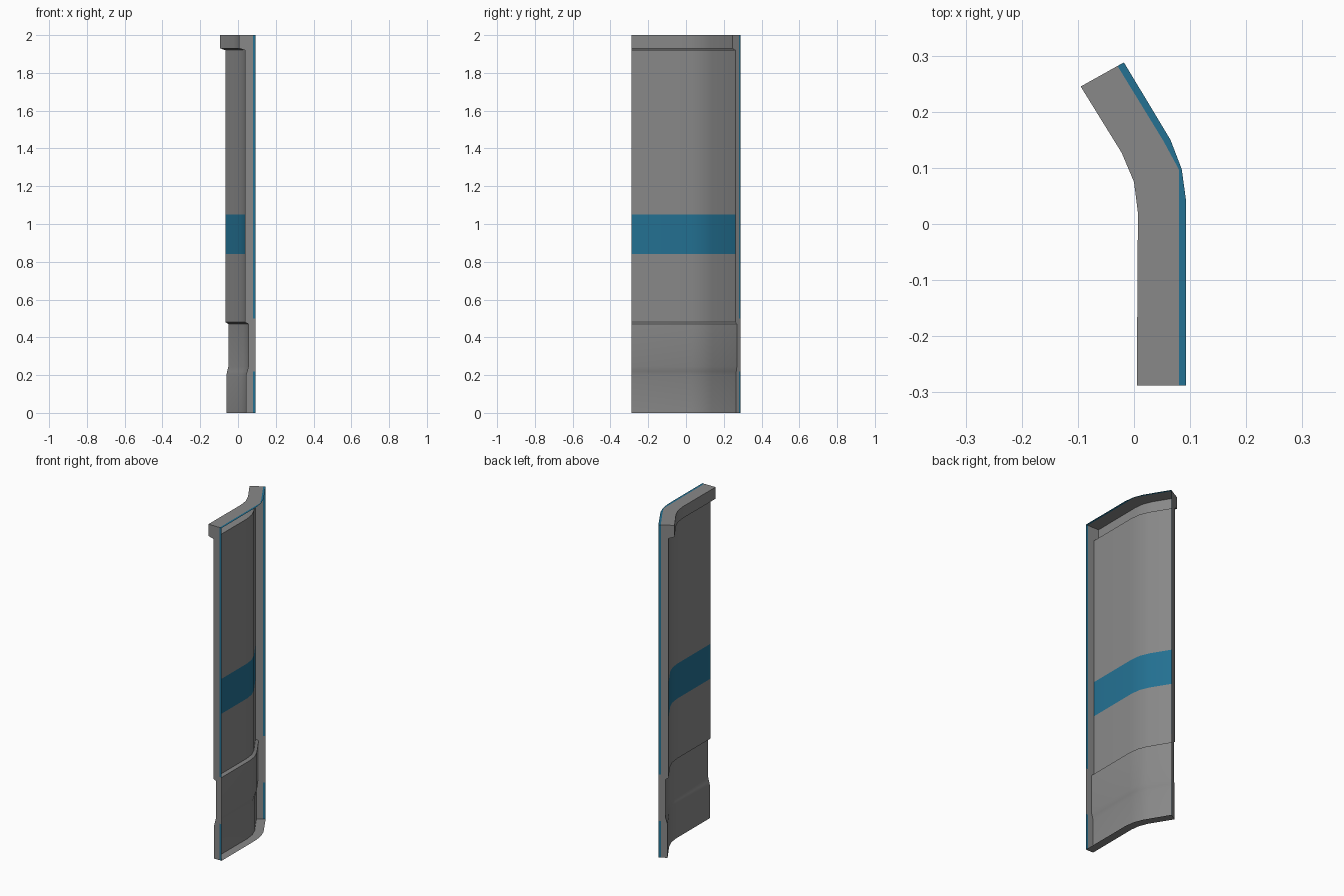
import bpy
import bmesh
import math

if "Cube" in bpy.data.objects:
    bpy.data.objects.remove(bpy.data.objects["Cube"])


def material(name, rgb):
    m = bpy.data.materials.new(name)
    m.diffuse_color = (*rgb, 1)
    m.use_nodes = True
    m.node_tree.nodes["Principled BSDF"].inputs["Base Color"].default_value = m.diffuse_color
    return m


MATS = [material("grey", (0.25, 0.25, 0.25)),
        material("blue", (0.017, 0.165, 0.29))]

# Plan of the 30-degree bend: open outer edge and deepest inner edge
OUTER = [(0.093, -0.288), (0.093, 0.04), (0.085, 0.098), (0.065, 0.15), (-0.018, 0.288)]
INNER = [(0.005, -0.288), (0.007, 0.02), (0.0, 0.075), (-0.022, 0.127), (-0.095, 0.245)]
FULL = 0.088
TRIM = [0.013, 0.013, 0.005, 0.012, 0.013]    # width of the blue edge trim

# Height profile of the panel: (z, depth from the open outer edge)
PROFILE = [(0, 0.05), (0.2, 0.05), (0.22, 0.0447), (0.245, 0.038), (0.47, 0.038),
           (0.48, 0.055), (0.5, 0.055), (0.84, 0.055), (1.05, 0.055),
           (1.92, 0.055), (1.93, FULL), (2, FULL)]


def point(i, depth, z):
    t = depth / FULL
    (ax, ay), (bx, by) = OUTER[i], INNER[i]
    return (ax + (bx - ax) * t, ay + (by - ay) * t, z)


def skin(name, rows, is_blue):
    """Sheet of quads over a grid of points; is_blue(row, column) picks the colour."""
    bm = bmesh.new()
    grid = [[bm.verts.new(p) for p in row] for row in rows]
    for r in range(len(rows) - 1):
        for c in range(len(rows[0]) - 1):
            f = bm.faces.new((grid[r][c], grid[r + 1][c],
                              grid[r + 1][c + 1], grid[r][c + 1]))
            f.material_index = int(is_blue(r, c))
    me = bpy.data.meshes.new(name)
    bm.to_mesh(me)
    bm.free()
    for m in MATS:
        me.materials.append(m)
    ob = bpy.data.objects.new(name, me)
    bpy.context.collection.objects.link(ob)
    bpy.context.view_layer.objects.active = ob
    ob.select_set(True)
    bpy.ops.object.shade_smooth_by_angle(angle=math.radians(28))
    ob.select_set(False)


# Panel face with both end walls, open at the outer side
last = len(OUTER) - 1
rows = [[point(0, 0, z), point(0, TRIM[0], z)]
        + [point(i, d, z) for i in range(last + 1)]
        + [point(last, TRIM[-1], z), point(last, 0, z)] for z, d in PROFILE]


def panel_blue(r, c):
    z = (PROFILE[r][0] + PROFILE[r + 1][0]) / 2
    if c in (0, last + 4 - 1):                 # edge trim on the end walls
        return z < 0.22 or z > 0.5
    return 2 <= c <= last + 1 and 0.84 < z < 1.05   # horizontal band


skin("wall_panel", rows, panel_blue)


def plan_row(depths, z):
    return [point(i, d, z) for i, d in enumerate(depths)]


n = len(OUTER)
# Top plate with blue trim along the outer edge
skin("top_plate", [plan_row([FULL] * n, 2), plan_row(TRIM, 2), plan_row([0] * n, 2)],
     lambda r, c: r == 1)
# Bottom plate
skin("bottom_plate", [plan_row([0] * n, 0), plan_row([PROFILE[0][1]] * n, 0)],
     lambda r, c: False)
